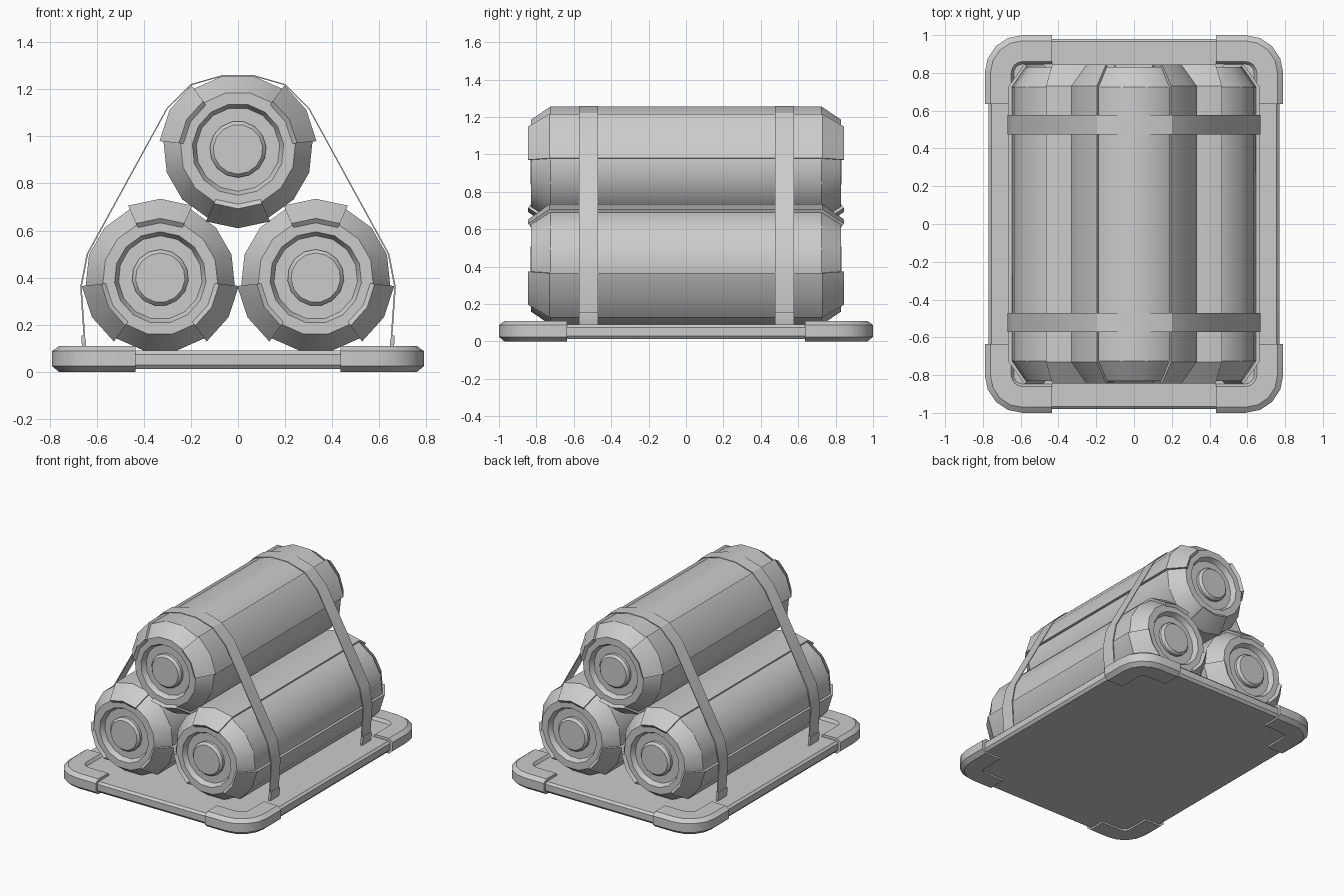
import bpy, bmesh
from math import sin, cos, pi, radians

if "Cube" in bpy.data.objects:
    bpy.data.objects.remove(bpy.data.objects["Cube"])


def make(name, verts, faces, smooth=True):
    me = bpy.data.meshes.new(name)
    me.from_pydata(verts, [], faces)
    bm = bmesh.new()
    bm.from_mesh(me)
    bmesh.ops.recalc_face_normals(bm, faces=bm.faces)
    bm.to_mesh(me)
    bm.free()
    ob = bpy.data.objects.new(name, me)
    bpy.context.collection.objects.link(ob)
    if smooth:
        bpy.ops.object.select_all(action='DESELECT')
        ob.select_set(True)
        bpy.context.view_layer.objects.active = ob
        bpy.ops.object.shade_smooth_by_angle(angle=radians(28))
    return ob


def loft(name, rings, close_ring=True, close_loft=False):
    """Skin equal-length rings of points; open lofts get end caps."""
    n, m = len(rings[0]), len(rings)
    verts = [p for r in rings for p in r]
    faces = []
    for i in range(m if close_loft else m - 1):
        a, b = i * n, (i + 1) % m * n
        for j in range(n if close_ring else n - 1):
            k = (j + 1) % n
            faces.append((a + j, a + k, b + k, b + j))
    if not close_loft:
        faces += [tuple(range(n))[::-1], tuple(range((m - 1) * n, m * n))]
    return make(name, verts, faces)


def arc(cx, cy, r, a0, steps=4):
    return [(cx + r * cos(radians(a0 + 90 * i / steps)),
             cy + r * sin(radians(a0 + 90 * i / steps))) for i in range(steps + 1)]


# pallet plate: rounded rectangle with chamfered rim
def plate_ring(inset, z):
    pts = []
    for k, (sx, sy) in enumerate([(1, 1), (-1, 1), (-1, -1), (1, -1)]):
        pts += arc(sx * 0.58, sy * 0.79, 0.19 - inset, 90 * k)
    return [(x, y, z) for x, y in pts]


loft("pallet_plate", [plate_ring(d, z) for d, z in
                      [(0.015, 0.012), (0, 0.03), (0, 0.075), (0.015, 0.09)]])

# corner guards: chamfered section swept round each corner
SECTION = [(0.03, 0), (0, 0.025), (0, 0.088), (0.03, 0.11), (0.14, 0.11),
           (0.155, 0.088), (0.155, 0)]


def corner_guard(name, sx, sy):
    cols = []
    for d, z in SECTION:
        r = 0.2 - d
        path = [(0.59 + r, 0.635)] + arc(0.59, 0.8, r, 0) + [(0.435, 0.8 + r)]
        cols.append([(sx * x, sy * y, z) for x, y in path])
    loft(name, [list(ring) for ring in zip(*cols)])


for sx, xn in ((-1, "left"), (1, "right")):
    for sy, yn in ((-1, "front"), (1, "back")):
        corner_guard(f"corner_guard_{yn}_{xn}", sx, sy)

# canisters: 15-sided body with recessed ends, plus three raised ribs
END = [(0.105, 0.832), (0.12, 0.815), (0.12, 0.795), (0.178, 0.795),
       (0.195, 0.83), (0.245, 0.83), (0.318, 0.725)]
BODY = [(r, -y) for r, y in END] + [(r, y) for r, y in reversed(END)]
RIB = [(0.22, -0.82), (0.252, -0.845), (0.335, -0.73), (0.335, 0.73),
       (0.252, 0.845), (0.22, 0.82)]


def canister(name, cx, cz, flip):
    def point(r, y, k):
        a = radians(6 + 24 * k)
        return (cx + r * cos(a), y, cz + flip * r * sin(a))
    loft(name + "_body", [[point(r, y, k) for k in range(15)] for r, y in BODY])
    for i in range(3):
        loft(f"{name}_rib_{i + 1}",
             [[point(r, y, 5 * i + s) for r, y in RIB] for s in range(3)])


canister("canister_left", -0.33, 0.40, -1)
canister("canister_right", 0.33, 0.40, -1)
canister("canister_top", 0, 0.945, 1)

# straps: thin band over the stack, with an anchor block at each foot
HALF = [(0.652, 0.10), (0.67, 0.36), (0.643, 0.50), (0.303, 1.12),
        (0.2, 1.222), (0.068, 1.26)]
PATH = HALF + [(-x, z) for x, z in reversed(HALF)]
W = 0.051
for name, yc in (("front", -0.522), ("back", 0.526)):
    rings = []
    for x, z in PATH:
        ix, iz = x * 0.99, 0.4 + (z - 0.4) * 0.994
        rings.append([(x, yc - W, z), (x, yc + W, z), (ix, yc + W, iz), (ix, yc - W, iz)])
    loft(f"strap_{name}", rings)
    for s, side in ((-1, "left"), (1, "right")):
        loft(f"strap_anchor_{name}_{side}",
             [[(s * (x + sx * t), yc + sy * W, z) for sx, sy in
               ((-1, -1), (1, -1), (1, 1), (-1, 1))]
              for x, z, t in ((0.65, 0.085, 0.006), (0.655, 0.13, 0.01), (0.658, 0.155, 0.006))])
